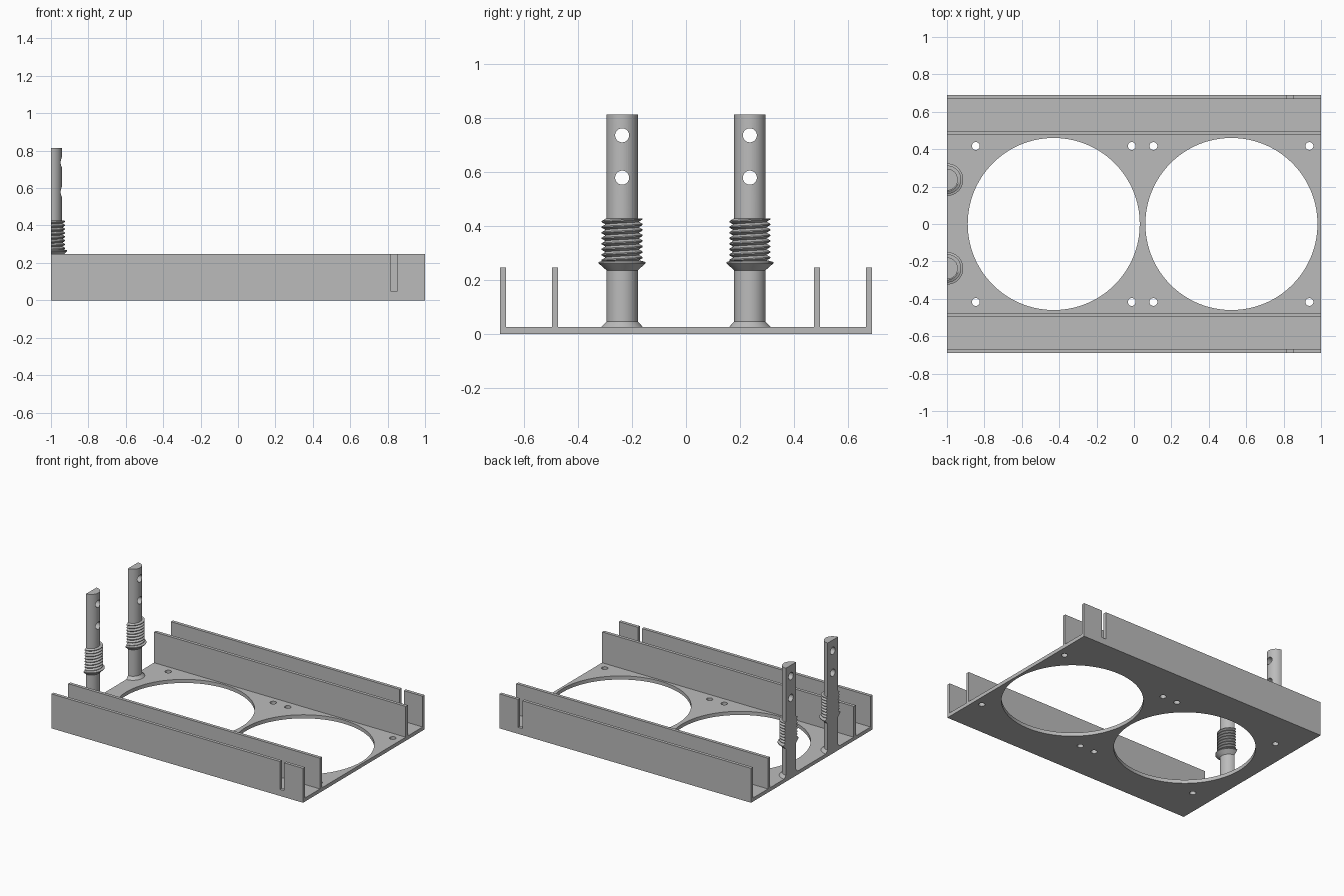
import bpy, bmesh, math
from mathutils import Matrix, Vector

cube = bpy.data.objects.get("Cube")
if cube:
    bpy.data.objects.remove(cube)

GREY = (0.5, 0.5, 0.5, 1)
mat = bpy.data.materials.new("plain grey")
mat.use_nodes = True
mat.diffuse_color = GREY
mat.node_tree.nodes["Principled BSDF"].inputs["Base Color"].default_value = GREY

HALF_Y = 0.69
BASE = 0.026       # base plate thickness
TOP = 0.247        # rail height
WALL = 0.023       # rail thickness


def finish(name, bm):
    bmesh.ops.recalc_face_normals(bm, faces=bm.faces[:])
    mesh = bpy.data.meshes.new(name)
    bm.to_mesh(mesh)
    bm.free()
    mesh.materials.append(mat)
    obj = bpy.data.objects.new(name, mesh)
    bpy.context.collection.objects.link(obj)
    return obj


def add_box(bm, lo, hi):
    lo, hi = Vector(lo), Vector(hi)
    m = Matrix.Translation((lo + hi) / 2) @ Matrix.Diagonal((*(hi - lo), 1))
    bmesh.ops.create_cube(bm, size=1, matrix=m)


def add_cylinder(bm, centre, radius, depth, segments, turn=Matrix()):
    bmesh.ops.create_cone(bm, cap_ends=True, segments=segments, radius1=radius,
                          radius2=radius, depth=depth,
                          matrix=Matrix.Translation(centre) @ turn)


def activate(obj):
    bpy.ops.object.select_all(action='DESELECT')
    obj.select_set(True)
    bpy.context.view_layer.objects.active = obj


def cut(obj, bm):
    """Subtract the shapes in bm from obj."""
    cutter = finish("cutter", bm)
    cutter.hide_render = True
    mod = obj.modifiers.new("cut", 'BOOLEAN')
    mod.operation, mod.solver, mod.object = 'DIFFERENCE', 'EXACT', cutter
    activate(obj)
    bpy.ops.object.modifier_apply(modifier=mod.name)
    bpy.data.objects.remove(cutter)


def smooth(obj, angle=30):
    activate(obj)
    bpy.ops.object.shade_smooth_by_angle(angle=math.radians(angle))


def half_lathe(name, profile, y, pitch=0, segments=24):
    """Half-round solid with a flat back on x = -1; pitch makes it a helix."""
    bm = bmesh.new()
    low, high = profile[0][1], profile[-1][1]
    rows = []
    for r, z in profile:
        row = []
        for i in range(segments + 1):
            a = math.pi * (i / segments - 0.5)
            h = min(max(z + pitch * a / math.tau, low), high)
            row.append(bm.verts.new((r * math.cos(a) - 1, y + r * math.sin(a), h)))
        rows.append(row)
    for p, q in zip(rows, rows[1:]):
        for i in range(segments):
            bm.faces.new((p[i], p[i + 1], q[i + 1], q[i]))
        bm.faces.new((p[-1], p[0], q[0], q[-1]))
    bm.faces.new(rows[0])
    bm.faces.new(rows[-1])
    return finish(name, bm)


# Base plate with two large openings and their corner screw holes
bm = bmesh.new()
add_box(bm, (-1, -HALF_Y, 0), (1, HALF_Y, BASE))
plate = finish("base_plate", bm)
bm = bmesh.new()
for x in (-0.429, 0.521):
    add_cylinder(bm, (x, 0, 0), 0.46, 0.2, 128)
    for sx in (-1, 1):
        for sy in (-1, 1):
            add_cylinder(bm, (x + sx * 0.417, sy * 0.417, 0), 0.021, 0.2, 32)
cut(plate, bm)
smooth(plate)

# Upright rails along both sides; the outer ones have a slot
for side, label in ((-1, "front"), (1, "back")):
    for outer, place in ((HALF_Y, "outer"), (0.498, "inner")):
        ys = sorted((side * outer, side * (outer - WALL)))
        bm = bmesh.new()
        add_box(bm, (-1, ys[0], BASE), (1, ys[1], TOP))
        rail = finish(f"{label}_{place}_rail", bm)
        if place == "outer":
            bm = bmesh.new()
            add_box(bm, (0.817, ys[0] - 0.1, 0.047), (0.85, ys[1] + 0.1, 0.4))
            cut(rail, bm)

# Half-round threaded posts
R, PITCH = 0.058, 0.0205
THREAD_LOW, THREAD_HIGH = 0.262, 0.428
for y, label in ((-0.237, "front"), (0.237, "back")):
    post = half_lathe(f"{label}_post", [
        (0.077, BASE), (R, 0.046), (R, 0.236), (0.087, 0.262),
        (0.087, 0.267), (R, 0.275), (R, 0.815)], y)
    bm = bmesh.new()
    for z in (0.58, 0.737):
        add_cylinder(bm, (-1, y, z), 0.026, 0.4, 40, Matrix.Rotation(math.pi / 2, 4, 'Y'))
    cut(post, bm)
    smooth(post, 25)

    # Helical ridge wound round the post
    profile = [(R, THREAD_LOW)]
    z = THREAD_LOW + PITCH * 0.3
    while z + PITCH * 0.7 < THREAD_HIGH:
        profile += [(0.062, z), (0.076, z + PITCH * 0.4), (0.076, z + PITCH * 0.6)]
        z += PITCH
    profile += [(0.062, z), (R, THREAD_HIGH)]
    smooth(half_lathe(f"{label}_post_thread", profile, y, PITCH), 25)
